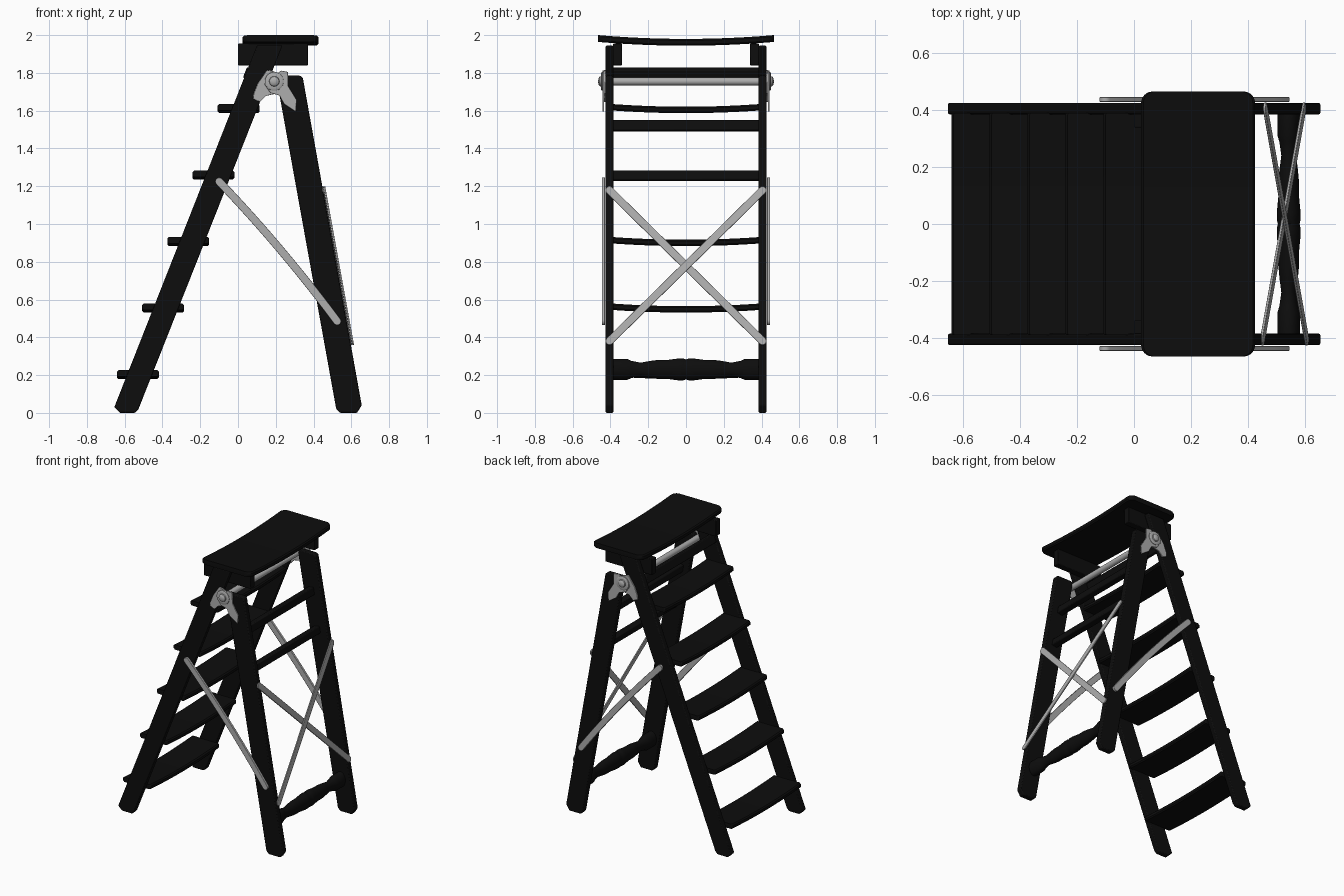
import bpy, bmesh, math
from mathutils import Vector, Matrix

if "Cube" in bpy.data.objects:
    bpy.data.objects.remove(bpy.data.objects["Cube"])


def material(name, c):
    m = bpy.data.materials.new(name)
    m.diffuse_color = (*c, 1)
    m.use_nodes = True
    m.node_tree.nodes["Principled BSDF"].inputs["Base Color"].default_value = m.diffuse_color
    return m


BLACK = material("black_wood", (0.004, 0.004, 0.004))
STEEL = material("steel", (0.42, 0.42, 0.42))


def finish(name, bm, mat, bevel=0.0):
    bmesh.ops.recalc_face_normals(bm, faces=bm.faces)
    me = bpy.data.meshes.new(name)
    bm.to_mesh(me)
    bm.free()
    ob = bpy.data.objects.new(name, me)
    bpy.context.collection.objects.link(ob)
    me.materials.append(mat)
    if bevel:
        b = ob.modifiers.new("bevel", 'BEVEL')
        b.width, b.segments, b.limit_method = bevel, 2, 'ANGLE'
    bpy.ops.object.select_all(action='DESELECT')
    ob.select_set(True)
    bpy.context.view_layer.objects.active = ob
    bpy.ops.object.shade_smooth_by_angle(angle=math.radians(35))
    return ob


def loft(name, rings, mat, bevel=0.0, matrix=None):
    bm = bmesh.new()
    vs = [[bm.verts.new(p) for p in r] for r in rings]
    n = len(rings[0])
    for a, b in zip(vs, vs[1:]):
        for i in range(n):
            bm.faces.new((a[i], a[(i + 1) % n], b[(i + 1) % n], b[i]))
    bm.faces.new(vs[0])
    bm.faces.new(vs[-1][::-1])
    if matrix:
        bm.transform(matrix)
    return finish(name, bm, mat, bevel)


def prism(name, pts, y0, y1, mat, bevel=0.0):
    return loft(name, [[(x, y, z) for x, z in pts] for y in (y0, y1)], mat, bevel)


def board(name, x, z, w, t, half, sag, radius, mat):
    """Dished plank along y with rounded plan corners and chamfered edges."""
    inner = half - radius
    ys = [inner * i / 10 for i in range(-10, 11)]
    arc = [inner + radius * math.sin(math.pi / 2 * k / 6) for k in range(1, 7)]
    ys = [-y for y in reversed(arc)] + ys + arc
    rings = []
    for y in ys:
        e = max(0, abs(y) - inner)
        h = w / 2 - radius + math.sqrt(max(0, radius ** 2 - e ** 2))
        zc = z - sag / 2 + sag * min(1, (y / half) ** 2)
        c = 0.008
        q = t / 2
        sec = [(-h, -q + c), (-h + c, -q), (h - c, -q), (h, -q + c),
               (h, q - c), (h - c, q), (-h + c, q), (-h, q - c)]
        rings.append([(x + a, y, zc + b) for a, b in sec])
    return loft(name, rings, mat)


def lathe(name, prof, x, z, mat, sx=1.0, n=32):
    """Turned part along y from (y, radius) pairs."""
    rings = [[(x + sx * r * math.cos(2 * math.pi * i / n), y, z + r * math.sin(2 * math.pi * i / n))
              for i in range(n)] for y, r in prof]
    return loft(name, rings, mat)


def strap(name, p0, p1, normal, w=0.042, t=0.01, bow=0.0):
    """Flat metal strap with round ends, optionally bowed in its plane."""
    p0, p1 = Vector(p0), Vector(p1)
    L = (p1 - p0).length
    u = (p1 - p0) / L
    v = Vector(normal).cross(u).normalized()
    k = u.cross(v)
    r = w / 2
    lift = lambda a: bow * 4 * a * (1 - a)
    pts = [(L * i / 12, r + lift(i / 12)) for i in range(13)]
    pts += [(L + r * math.sin(math.pi * i / 8), r * math.cos(math.pi * i / 8)) for i in range(1, 8)]
    pts += [(L * i / 12, -r + lift(i / 12)) for i in range(12, -1, -1)]
    pts += [(-r * math.sin(math.pi * i / 8), -r * math.cos(math.pi * i / 8)) for i in range(1, 8)]
    m = Matrix((u, v, k)).transposed().to_4x4()
    m.translation = p0
    return loft(name, [[(a, b, c) for a, b in pts] for c in (-t / 2, t / 2)], STEEL, 0.002, m)


def crossbar(name, x, z, w, h, tilt, half):
    c, s = math.cos(tilt), math.sin(tilt)
    pts = [(x + a * c + b * s, z - a * s + b * c) for a, b in
           ((-w / 2, -h / 2), (w / 2, -h / 2), (w / 2, h / 2), (-w / 2, h / 2))]
    return prism(name, pts, -half, half, BLACK, 0.006)


# dished top seat
board("top_seat", 0.225, 1.972, 0.40, 0.036, 0.465, 0.02, 0.04, BLACK)

# paired parts on both sides
stair_rail = [(-0.655, 0.03), (-0.625, 0), (-0.545, 0), (-0.527, 0.02), (0.235, 1.945), (0.10, 1.945)]
rear_leg = [(0.52, 0.02), (0.54, 0), (0.63, 0), (0.655, 0.04), (0.343, 1.775), (0.33, 1.785), (0.215, 1.785), (0.205, 1.765)]
plate_a = [(.153, 1.815), (.185, 1.81), (.225, 1.79), (.235, 1.75), (.2, 1.69), (.148, 1.678),
           (.116, 1.646), (.08, 1.662), (.083, 1.69), (.105, 1.745)]
plate_b = [(.211, 1.80), (.228, 1.812), (.264, 1.805), (.266, 1.73), (.311, 1.657), (.306, 1.594), (.243, 1.636),
           (.22, 1.68), (.17, 1.695), (.14, 1.74), (.16, 1.79)]
for s, side in ((-1, "front"), (1, "back")):
    prism(f"stair_rail_{side}", stair_rail, s * 0.385, s * 0.425, BLACK, 0.006)
    prism(f"rear_leg_{side}", rear_leg, s * 0.385, s * 0.425, BLACK, 0.006)
    prism(f"seat_support_{side}", [(0, 1.84), (0.37, 1.84), (0.37, 1.955), (0, 1.955)],
          s * 0.338, s * 0.386, BLACK, 0.004)
    prism(f"hinge_plate_rail_{side}", plate_a, s * 0.424, s * 0.434, STEEL, 0.002)
    prism(f"hinge_plate_leg_{side}", plate_b, s * 0.434, s * 0.443, STEEL, 0.002)
    lathe(f"hinge_boss_{side}", [(s * y, r) for y, r in
          ((.44, .05), (.446, .049), (.449, .044), (.449, .027), (.457, .025), (.463, .017), (.465, .005))],
          0.192, 1.755, STEEL)
    strap(f"side_brace_{side}", (-0.1, s * 0.437, 1.225), (0.525, s * 0.437, 0.485), (0, 1, 0),
          t=0.016, bow=-0.015)

# hinge rod
lathe("hinge_rod", [(-0.445, 0.021), (0.445, 0.021)], 0.192, 1.755, STEEL)

# steps
for i in range(5):
    board(f"step_{i + 1}", -0.53 + 0.1333 * i, 0.203 + 0.352 * i, 0.222, 0.034, 0.39, 0.014, 0.008, BLACK)

# cross bars of the stair top and rear frame
crossbar("stair_top_bar", 0.058, 1.795, 0.045, 0.06, math.radians(21), 0.388)
crossbar("rear_bar_upper", 0.313, 1.52, 0.045, 0.055, math.radians(-10), 0.388)
crossbar("rear_bar_lower", 0.360, 1.255, 0.045, 0.05, math.radians(-10), 0.388)

# turned bottom rung
half = [(.388, .055), (.31, .055), (.29, .046), (.24, .036), (.19, .045), (.15, .05), (.10, .05), (.04, .058), (.015, .058)]
lathe("turned_rung", [(-y, r) for y, r in half] + [(0, .053)] + half[::-1], 0.543, 0.23, BLACK, sx=0.72)

# crossed straps on the rear legs
for s in (-1, 1):
    o = 0.005 * s
    strap(f"cross_strap_{'a' if s > 0 else 'b'}", (0.456 + o, s * 0.405, 1.178), (0.601 + o, -s * 0.405, 0.38),
          (1, 0, 0.18), t=0.009)
